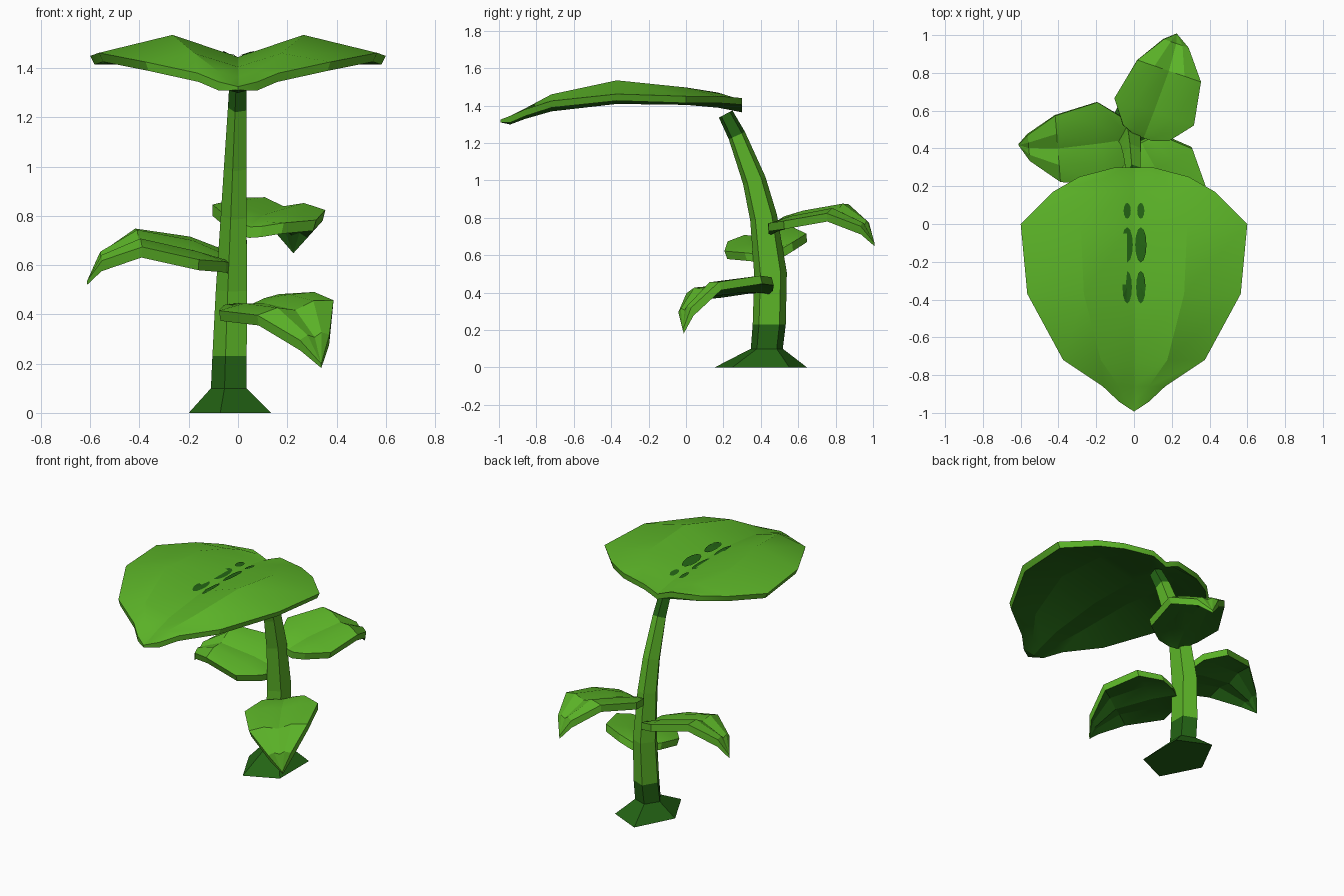
import bpy, bmesh, math
from mathutils import Matrix, Vector
from mathutils.bvhtree import BVHTree

if "Cube" in bpy.data.objects:
    bpy.data.objects.remove(bpy.data.objects["Cube"])


def material(name, rgb):
    m = bpy.data.materials.new(name)
    m.diffuse_color = (*rgb, 1)
    m.use_nodes = True
    m.node_tree.nodes["Principled BSDF"].inputs["Base Color"].default_value = m.diffuse_color
    return m


LEAF_GREEN = material("leaf green", (0.107, 0.46, 0.021))
DARK_GREEN = material("dark green", (0.017, 0.127, 0.007))


def finish(name, bm, smooth):
    bmesh.ops.remove_doubles(bm, verts=bm.verts, dist=0.0005)
    bmesh.ops.recalc_face_normals(bm, faces=bm.faces)
    me = bpy.data.meshes.new(name)
    bm.to_mesh(me)
    bm.free()
    me.materials.append(LEAF_GREEN)
    me.materials.append(DARK_GREEN)
    ob = bpy.data.objects.new(name, me)
    bpy.context.collection.objects.link(ob)
    if smooth:
        bpy.ops.object.select_all(action='DESELECT')
        ob.select_set(True)
        bpy.context.view_layer.objects.active = ob
        bpy.ops.object.shade_smooth_by_angle(angle=math.radians(smooth))
    return ob


def make_leaf(name, rows, base, yaw, pitch=0, roll=0, thick=0.04):
    """rows: distance along, half width, z of midrib, z between, z of edge"""
    bm = bmesh.new()
    top, bot = [], []
    for i, (u, w, zc, zm, ze) in enumerate(rows):
        t = thick if i < len(rows) - 1 else thick * 0.4
        pts = [(u, w, ze), (u, w * .47, zm), (u, 0, zc), (u, -w * .47, zm), (u, -w, ze)]
        top.append([bm.verts.new(p) for p in pts])
        bot.append([bm.verts.new((x, y * .97, z - t)) for x, y, z in pts])
    n = len(rows)
    for i in range(n - 1):
        for j in range(4):
            quad = [(i, j), (i + 1, j), (i + 1, j + 1), (i, j + 1)]
            bm.faces.new([top[a][b] for a, b in quad])
            bm.faces.new([bot[a][b] for a, b in quad]).material_index = 1
    # rim
    loop = [(0, j) for j in range(5)] + [(i, 4) for i in range(1, n)]
    loop += [(n - 1, j) for j in (3, 2, 1, 0)] + [(i, 0) for i in range(n - 2, 0, -1)]
    for (a, b), (c, d) in zip(loop, loop[1:] + loop[:1]):
        bm.faces.new([top[a][b], top[c][d], bot[c][d], bot[a][b]])
    rad = math.radians
    bm.transform(Matrix.Translation(base) @ Matrix.Rotation(rad(yaw), 4, 'Z')
                 @ Matrix.Rotation(rad(pitch), 4, 'Y') @ Matrix.Rotation(rad(roll), 4, 'X'))
    return finish(name, bm, 20)


# Stem: pentagonal rings (y, z, centre x, radius x, radius y, tilt)
rings = [(0.40, 0.005, -0.015, 0.185, 0.26, 0), (0.432, 0.10, -0.030, 0.080, 0.090, 0),
         (0.445, 0.23, -0.027, 0.077, 0.093, 0), (0.452, 0.50, -0.020, 0.070, 0.092, 5),
         (0.415, 0.80, -0.012, 0.058, 0.077, 13), (0.365, 1.00, -0.006, 0.051, 0.066, 18),
         (0.272, 1.24, 0.001, 0.042, 0.050, 24), (0.212, 1.355, 0.004, 0.038, 0.043, 28)]
bm = bmesh.new()
levels = []
for y, z, cx, rx, ry, tilt in rings:
    t = math.radians(tilt)
    ring = []
    for k in range(5):
        a = math.radians(36 + 72 * k)
        d = ry * math.sin(a)
        ring.append(bm.verts.new((cx + rx * math.cos(a), y + d * math.cos(t), z + d * math.sin(t))))
    levels.append(ring)
for i in range(len(levels) - 1):
    for k in range(5):
        f = bm.faces.new([levels[i][k], levels[i][(k + 1) % 5],
                          levels[i + 1][(k + 1) % 5], levels[i + 1][k]])
        f.material_index = 1 if i in (0, 1, len(levels) - 2) else 0
for cap in (levels[0], levels[-1]):
    bm.faces.new(cap).material_index = 1
bmesh.ops.translate(bm, verts=levels[0], vec=(0, 0, -0.005))
finish("stem", bm, None)

# Large top leaf
big_rows = [(0.00, 0.10, 1.400, 1.420, 1.440), (0.05, 0.29, 1.410, 1.445, 1.445),
            (0.13, 0.43, 1.425, 1.470, 1.450), (0.30, 0.60, 1.440, 1.497, 1.450),
            (0.67, 0.565, 1.445, 1.535, 1.462), (1.02, 0.375, 1.405, 1.460, 1.425),
            (1.16, 0.165, 1.365, 1.385, 1.380), (1.24, 0.08, 1.335, 1.345, 1.345),
            (1.293, 0.0, 1.325, 1.325, 1.325)]
top_leaf = make_leaf("top_leaf", big_rows, (0, 0.30, 0), -90, thick=0.036)

# Three small leaves share one shape
small_rows = [(0.00, 0.05, 0.00, 0.005, 0.01), (0.03, 0.13, 0.015, 0.03, 0.035),
              (0.15, 0.225, 0.05, 0.07, 0.06), (0.38, 0.18, 0.085, 0.11, 0.095),
              (0.53, 0.07, 0.01, 0.025, 0.01), (0.58, 0.0, -0.09, -0.09, -0.09)]
make_leaf("back_leaf", small_rows, (0.05, 0.455, 0.755), 71, 0, 8, 0.045)
make_leaf("left_leaf", small_rows, (-0.03, 0.45, 0.605), 185, -2, -12, 0.045)
make_leaf("front_leaf", small_rows, (0.04, 0.43, 0.435), -58, 15, 10, 0.045)

# Dark spots beside the midrib, laid onto the leaf surface
tree = BVHTree.FromPolygons([v.co for v in top_leaf.data.vertices],
                            [p.vertices for p in top_leaf.data.polygons])
bm = bmesh.new()
for side in (-1, 1):
    for cy, rx, ry in ((0.07, 0.019, 0.042), (-0.11, 0.030, 0.093), (-0.335, 0.025, 0.085)):
        def on_leaf(x, y):
            z = tree.ray_cast(Vector((x, y, 3)), Vector((0, 0, -1)))[0].z
            return bm.verts.new((x, y, z + 0.005))
        mid = on_leaf(side * 0.036, cy)
        rim = [on_leaf(side * 0.036 + rx * math.cos(a * math.pi / 6),
                       cy + ry * math.sin(a * math.pi / 6)) for a in range(12)]
        for k in range(12):
            bm.faces.new([mid, rim[k], rim[(k + 1) % 12]]).material_index = 1
finish("leaf_spots", bm, None)
for p in bpy.data.objects["leaf_spots"].data.polygons:
    if p.normal.z < 0:
        p.flip()
